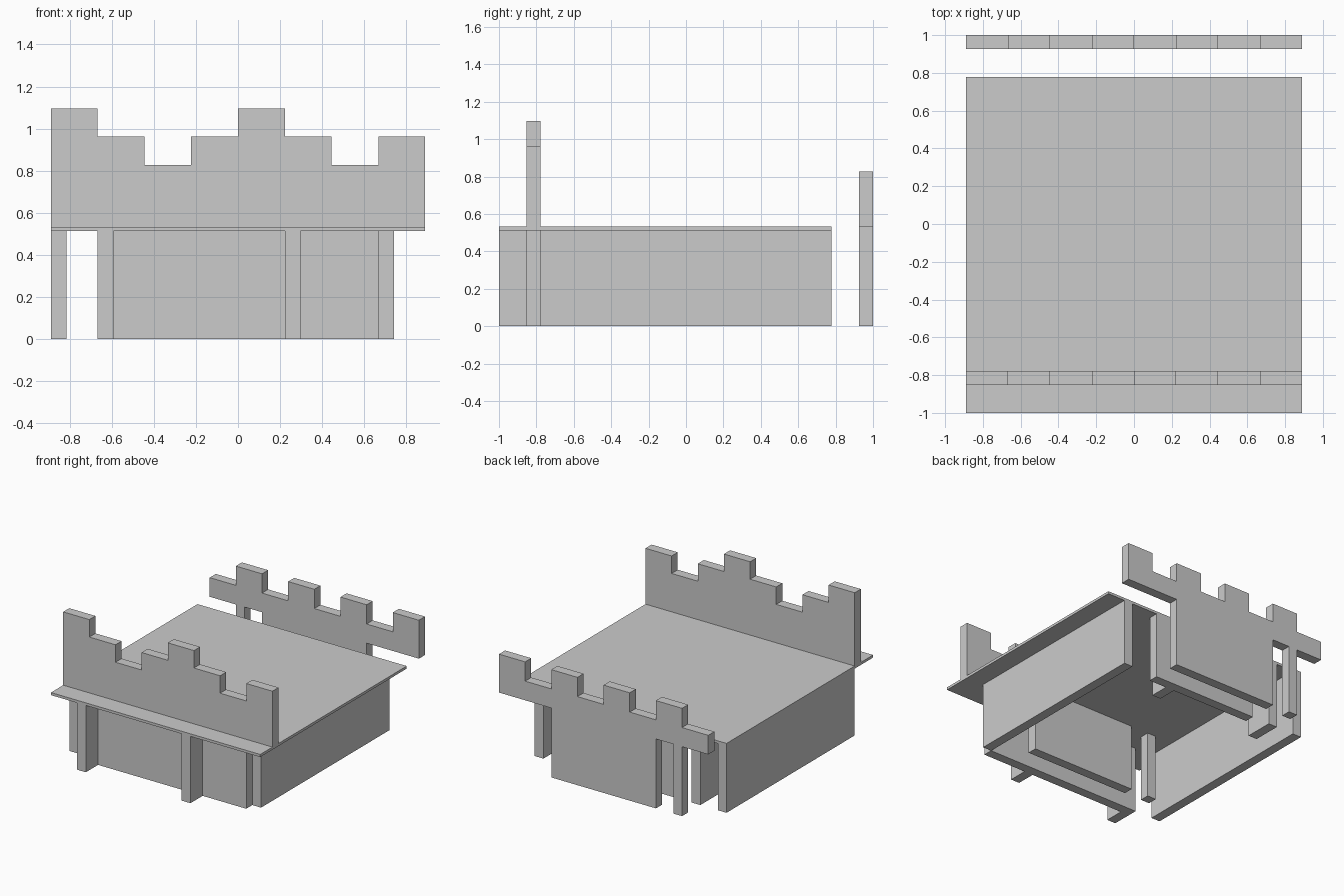
import bpy, bmesh

if "Cube" in bpy.data.objects:
    bpy.data.objects.remove(bpy.data.objects["Cube"])

U = 2 / 27            # wall thickness module
WALL_H = 0.513        # underside of the deck
DECK_H = 0.533        # top of the deck
HALF = 12 * U         # half width of the model


def boxes(name, spans):
    """One object made of boxes given as (x0, x1, y0, y1, z0, z1)."""
    bm = bmesh.new()
    for x0, x1, y0, y1, z0, z1 in spans:
        geom = bmesh.ops.create_cube(bm, size=1)
        for v in geom["verts"]:
            v.co = ((x0 + x1) / 2 + v.co.x * (x1 - x0),
                    (y0 + y1) / 2 + v.co.y * (y1 - y0),
                    (z0 + z1) / 2 + v.co.z * (z1 - z0))
    return finish(name, bm)


def battlement(name, y0, base, heights):
    """Stepped parapet: profile in XZ extruded by one wall thickness."""
    pts = [(-HALF, base)]
    for i, h in enumerate(heights):
        for x in (-HALF + 3 * U * i, -HALF + 3 * U * (i + 1)):
            if len(pts) > 1 and abs(pts[-1][0] - x) < 1e-6 and pts[-1][1] == h:
                continue
            pts.append((x, h))
    pts.append((HALF, base))
    bm = bmesh.new()
    face = bm.faces.new([bm.verts.new((x, y0, z)) for x, z in pts])
    ext = bmesh.ops.extrude_face_region(bm, geom=[face])
    for v in ext["geom"]:
        if isinstance(v, bmesh.types.BMVert):
            v.co.y += U
    bmesh.ops.recalc_face_normals(bm, faces=bm.faces)
    return finish(name, bm)


def finish(name, bm):
    mesh = bpy.data.meshes.new(name)
    bm.to_mesh(mesh)
    bm.free()
    obj = bpy.data.objects.new(name, mesh)
    bpy.context.collection.objects.link(obj)
    return obj


# Deck
boxes("deck", [(-HALF, HALF, -13.5 * U, 10.5 * U, WALL_H, DECK_H)])

# Side walls (the right one is inset)
for name, x in (("left_wall", -12), ("right_wall", 9)):
    boxes(name, [(x * U, (x + 1) * U, -10.5 * U, 10.5 * U, 0, WALL_H)])

# Front wall and its buttresses
boxes("front_wall", [(-9 * U, 9 * U, -11.5 * U, -10.5 * U, 0, WALL_H)])
for side, y0, y1 in (("front", -13.5, -11.5), ("inner", 7.5, 9.5)):
    for i, x in enumerate((-9, 3)):
        # The inner left buttress stands free, so it runs the full depth
        end = 10.5 if side == "inner" and x < 0 else y1
        boxes(f"{side}_buttress_{i + 1}",
              [(x * U, (x + 1) * U, y0 * U, end * U, 0, WALL_H)])

# Gate panels with a door post: inner front, inner back, detached back
for name, y, top in (("inner_front", -8.5, WALL_H),
                     ("inner_back", 9.5, WALL_H),
                     ("back", 12.5, DECK_H)):
    boxes(name + "_panel", [(-6 * U, 6 * U, y * U, (y + 1) * U, 0, top)])
    if name != "inner_back":
        boxes(name + "_door_post", [(-9 * U, -8 * U, y * U, (y + 1) * U, 0, top)])

# Battlements
LOW, MID, HIGH = 0.828, 0.962, 1.096
battlement("front_battlement", -11.5 * U, DECK_H,
           (HIGH, MID, LOW, MID, HIGH, MID, LOW, MID))
battlement("back_battlement", 12.5 * U, DECK_H, (0.68, LOW) * 4)
